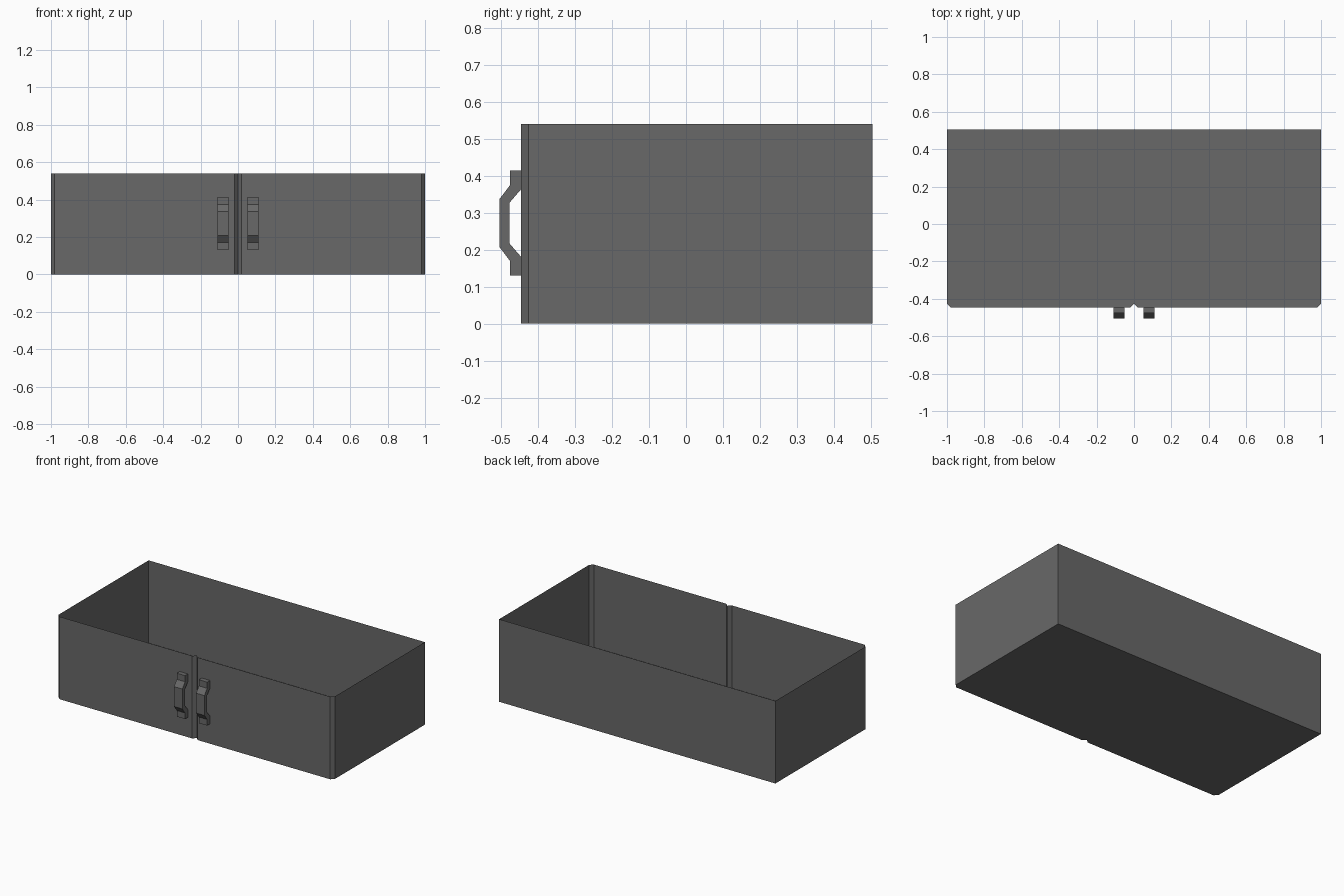
import bpy

if "Cube" in bpy.data.objects:
    bpy.data.objects.remove(bpy.data.objects["Cube"])

grey = bpy.data.materials.new("dark_grey")
grey.diffuse_color = (0.14, 0.14, 0.14, 1)
grey.use_nodes = True
grey.node_tree.nodes["Principled BSDF"].inputs["Base Color"].default_value = grey.diffuse_color


def make_object(name, verts, faces):
    mesh = bpy.data.meshes.new(name)
    mesh.from_pydata(verts, [], faces)
    mesh.materials.append(grey)
    obj = bpy.data.objects.new(name, mesh)
    bpy.context.collection.objects.link(obj)
    return obj


def prism(name, bottom, top, open_top=False):
    """Join two matching loops with side walls and end caps."""
    n = len(bottom)
    faces = [(i, (i + 1) % n, (i + 1) % n + n, i + n) for i in range(n)]
    faces.append(tuple(reversed(range(n))))
    if not open_top:
        faces.append(tuple(range(n, 2 * n)))
    return make_object(name, bottom + top, faces)


BACK, FRONT, HEIGHT, BEVEL = 0.504, -0.446, 0.54, 0.02

# Open thin-walled tray: bevelled front corners and V groove between the doors
half = [(BEVEL, FRONT), (1 - BEVEL, FRONT), (1, FRONT + BEVEL), (1, BACK)]
outline = [(0, FRONT + BEVEL)] + half + [(-x, y) for x, y in reversed(half)]
prism("cabinet_body",
      [(x, y, 0) for x, y in outline],
      [(x, y, HEIGHT) for x, y in outline], open_top=True)

# Pull handles: bent bar profile (y, z), mirrored about its middle height
MID = 0.272
outer = [(FRONT, 0.142), (-0.476, 0.142), (-0.476, 0.102), (-0.504, 0.065)]
inner = [(-0.477, 0.055), (FRONT, 0.091)]
profile = ([(y, MID + z) for y, z in outer]
           + [(y, MID - z) for y, z in reversed(outer)]
           + [(y, MID - z) for y, z in reversed(inner)]
           + [(y, MID + z) for y, z in inner])
for side, x0 in (("left", -0.11), ("right", 0.05)):
    prism(side + "_handle",
          [(x0, y, z) for y, z in profile],
          [(x0 + 0.06, y, z) for y, z in profile])
